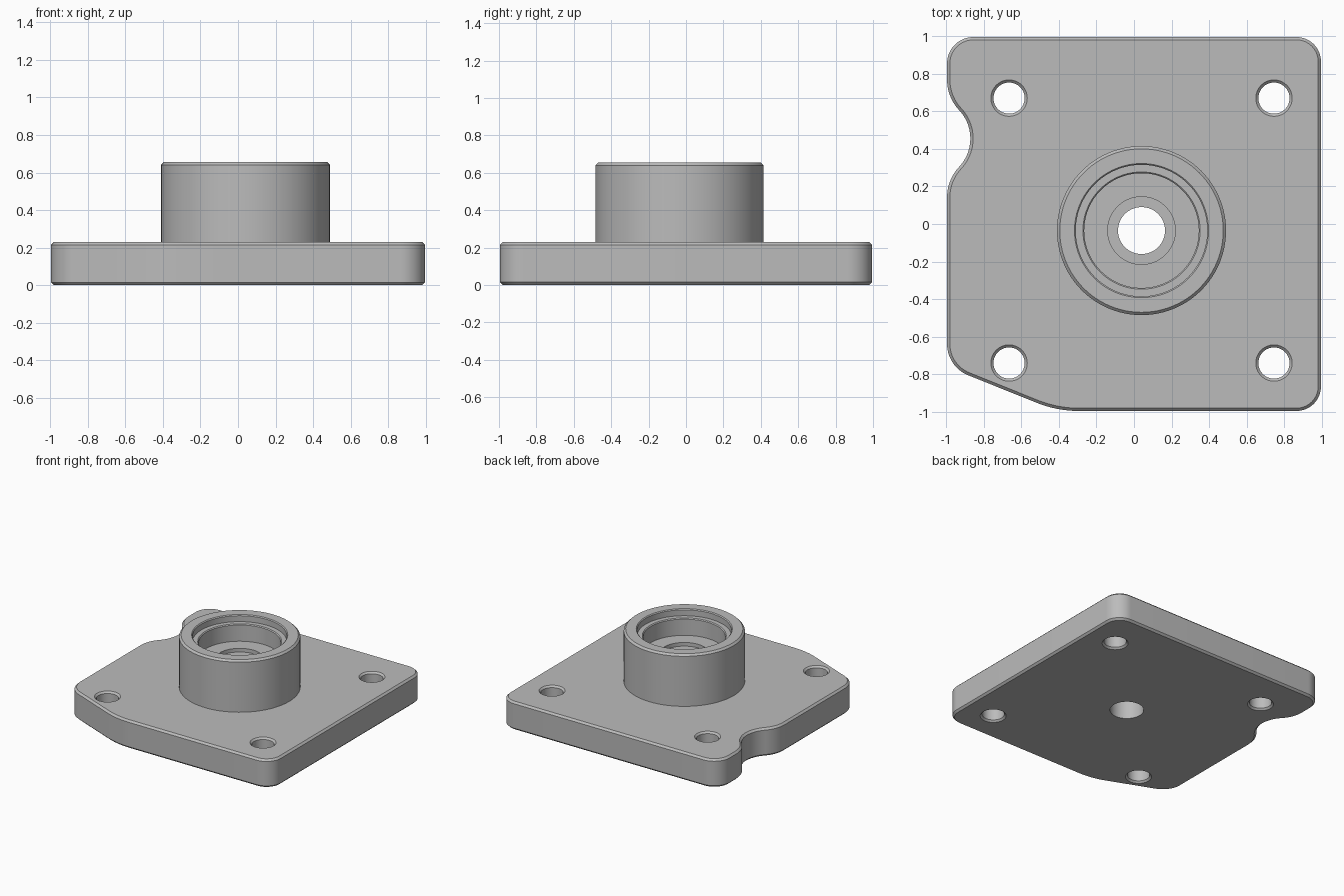
import bpy, bmesh, math
from mathutils import Vector

cube = bpy.data.objects.get("Cube")
if cube:
    bpy.data.objects.remove(cube, do_unlink=True)

grey = bpy.data.materials.new("machined grey")
grey.use_nodes = True
colour = (0.5, 0.5, 0.5, 1)
grey.diffuse_color = colour
grey.node_tree.nodes["Principled BSDF"].inputs["Base Color"].default_value = colour

BOSS = (0.04, -0.035)
PLATE_TOP = 0.23
CHAMFER = 0.015
BORE = 0.125


def make_object(name, bm):
    bmesh.ops.recalc_face_normals(bm, faces=bm.faces)
    mesh = bpy.data.meshes.new(name)
    bm.to_mesh(mesh)
    bm.free()
    mesh.materials.append(grey)
    obj = bpy.data.objects.new(name, mesh)
    bpy.context.collection.objects.link(obj)
    return obj


def rounded_outline(corners, steps=14):
    """Counter-clockwise corners (x, y, radius) to points with outward normals."""
    out = []
    for i, (x, y, r) in enumerate(corners):
        p = Vector((x, y))
        a = (Vector(corners[i - 1][:2]) - p).normalized()
        b = (Vector(corners[(i + 1) % len(corners)][:2]) - p).normalized()
        half = a.angle(b) / 2
        centre = p + (a + b).normalized() * r / math.sin(half)
        start = p + a * r / math.tan(half) - centre
        turn = math.pi - 2 * half
        if a.x * b.y - a.y * b.x > 0:      # inward corner
            turn = -turn
        for k in range(steps + 1):
            t = turn * k / steps
            c, s = math.cos(t), math.sin(t)
            d = Vector((start.x * c - start.y * s, start.x * s + start.y * c))
            out.append((centre + d, d.normalized() * (1 if turn > 0 else -1)))
    return out


def prism(name, outline, levels):
    """Stack of (z, inset) copies of the outline, capped at both ends."""
    bm = bmesh.new()
    rings = [[bm.verts.new((*(p - n * inset), z)) for p, n in outline]
             for z, inset in levels]
    for low, high in zip(rings, rings[1:]):
        for i in range(len(low)):
            bm.faces.new((low[i - 1], low[i], high[i], high[i - 1]))
    bm.faces.new(rings[0])
    bm.faces.new(rings[-1])
    return make_object(name, bm)


def lathe(name, profile, centre, closed=False, sides=96):
    """Turn an (r, z) profile; closed joins its ends, otherwise ends are capped."""
    bm = bmesh.new()
    angles = [2 * math.pi * i / sides for i in range(sides)]
    rings = [[bm.verts.new((centre[0] + r * math.cos(a),
                            centre[1] + r * math.sin(a), z)) for a in angles]
             for r, z in profile]
    pairs = list(zip(rings, rings[1:]))
    if closed:
        pairs.append((rings[-1], rings[0]))
    else:
        bm.faces.new(rings[0])
        bm.faces.new(rings[-1])
    for low, high in pairs:
        for i in range(sides):
            bm.faces.new((low[i - 1], low[i], high[i], high[i - 1]))
    return make_object(name, bm)


def cut(target, cutter):
    cutter.hide_render = True
    mod = target.modifiers.new("hole", 'BOOLEAN')
    mod.operation = 'DIFFERENCE'
    mod.solver = 'EXACT'
    mod.object = cutter
    bpy.context.view_layer.objects.active = target
    bpy.ops.object.modifier_apply(modifier=mod.name)
    bpy.data.objects.remove(cutter, do_unlink=True)


# Base plate with a scalloped left edge and one clipped corner
E = 0.995
plate = prism("base_plate", rounded_outline([
    (E, -E, 0.13), (E, E, 0.13), (-E, E, 0.14),
    (-E, 0.674, 0.238), (-0.789, 0.455, 0.22), (-E, 0.236, 0.238),
    (-E, -0.76, 0.18), (-0.41, -E, 0.6)]),
    [(0, CHAMFER), (CHAMFER, 0), (PLATE_TOP - CHAMFER, 0), (PLATE_TOP, CHAMFER)])

# Four bolt holes, chamfered at both mouths, and the central bore
r, w, over = 0.083, 0.097, 0.02
for sx in (-1, 1):
    for sy in (-1, 1):
        centre = (BOSS[0] + sx * 0.705, BOSS[1] + sy * 0.705)
        cut(plate, lathe("bolt_hole_cutter", [
            (w, -over), (w, 0), (r, w - r), (r, PLATE_TOP - (w - r)),
            (w, PLATE_TOP), (w, PLATE_TOP + over)], centre, sides=48))
cut(plate, lathe("bore_cutter", [(BORE, -over), (BORE, PLATE_TOP + over)], BOSS))

# Raised boss with a stepped recess
TOP = 0.655
boss = lathe("bearing_boss", [
    (BORE, PLATE_TOP), (0.45, PLATE_TOP), (0.45, TOP - CHAMFER),
    (0.45 - CHAMFER, TOP), (0.357, TOP), (0.35, TOP - 0.007),
    (0.35, 0.6), (0.312, 0.6), (0.305, 0.593), (0.305, 0.46),
    (0.18, 0.46), (0.18, 0.43), (BORE, 0.43)], BOSS, closed=True)

# Smooth curved walls, keep machined edges crisp
bpy.ops.object.select_all(action='DESELECT')
for obj in (plate, boss):
    obj.select_set(True)
    bpy.context.view_layer.objects.active = obj
bpy.ops.object.shade_smooth_by_angle(angle=math.radians(25))
